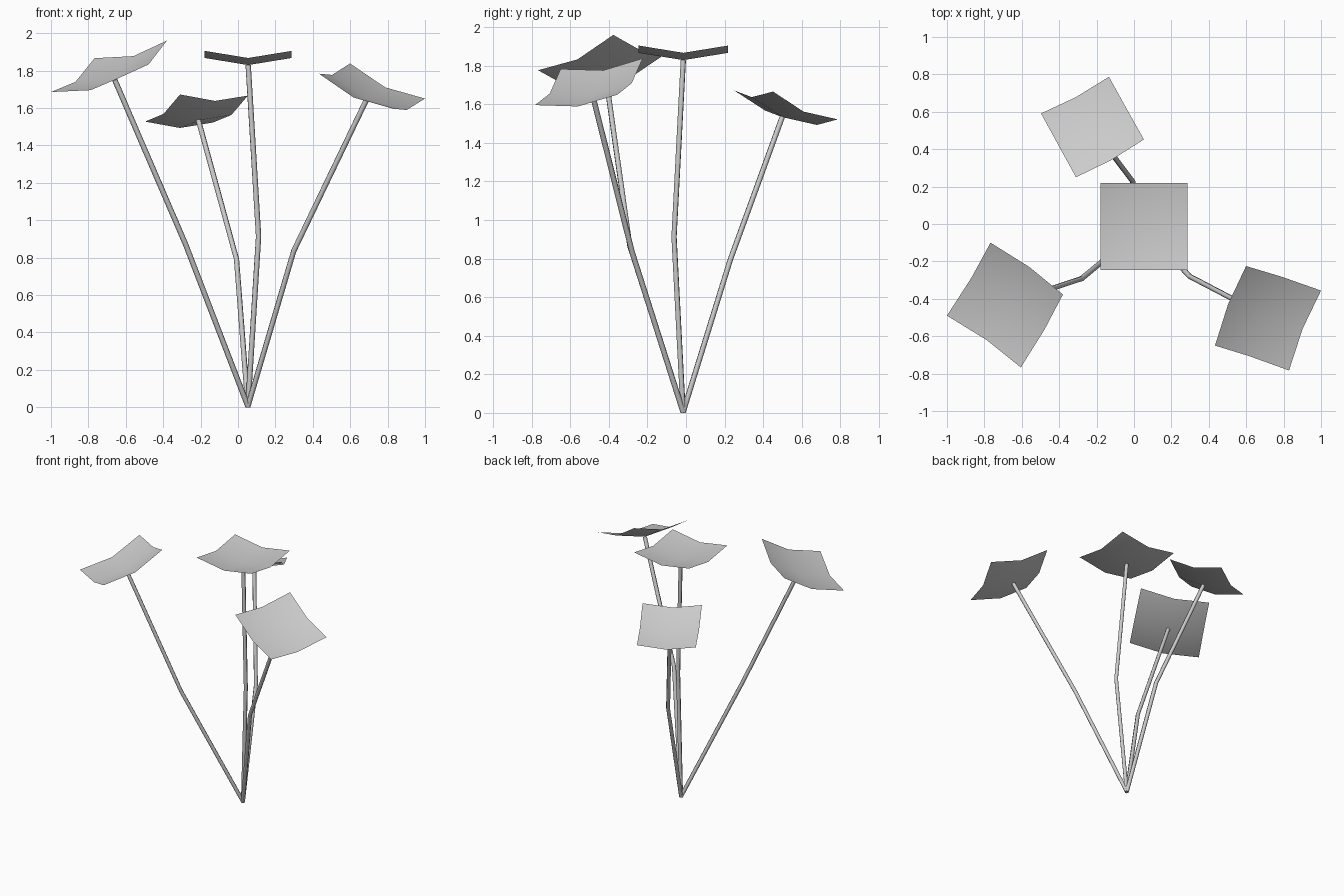
import bpy, bmesh
from mathutils import Vector

if "Cube" in bpy.data.objects:
    bpy.data.objects.remove(bpy.data.objects["Cube"])

BASE = Vector((0.053, -0.015, 0.004))
STEM_RADIUS = 0.0145


def make_leaf(name, corners):
    """Square sheet dished along both middle lines; returns its low centre."""
    c = [Vector(p) for p in corners]
    mid = sum(c, Vector()) / 4
    d1, d2 = c[2] - c[0], c[3] - c[1]
    n = d1.cross(d2).normalized()
    if n.z < 0:
        n = -n
    depth = 0.115 * (d1.length + d2.length) / 2
    centre = mid - n * depth
    bm = bmesh.new()
    vc = [bm.verts.new(p) for p in c]
    ve = [bm.verts.new((c[i] + c[(i + 1) % 4]) / 2 - n * depth / 2) for i in range(4)]
    v0 = bm.verts.new(centre)
    for i in range(4):
        bm.faces.new((vc[i], ve[i], v0, ve[i - 1])).smooth = True
    bm.normal_update()
    if sum(f.normal.z for f in bm.faces) < 0:
        bmesh.ops.reverse_faces(bm, faces=bm.faces[:])
    me = bpy.data.meshes.new(name)
    bm.to_mesh(me)
    bm.free()
    bpy.context.collection.objects.link(bpy.data.objects.new(name, me))
    return centre


def make_stem(name, knee, top):
    """Thin six-sided tube with one bend."""
    cu = bpy.data.curves.new(name, 'CURVE')
    cu.dimensions = '3D'
    cu.bevel_depth = STEM_RADIUS
    cu.bevel_resolution = 1
    cu.use_fill_caps = True
    sp = cu.splines.new('POLY')
    sp.points.add(2)
    for p, co in zip(sp.points, (BASE, Vector(knee), top)):
        p.co = (*co, 1)
    ob = bpy.data.objects.new(name, cu)
    bpy.context.collection.objects.link(ob)
    bpy.ops.object.select_all(action='DESELECT')
    ob.select_set(True)
    bpy.context.view_layer.objects.active = ob
    bpy.ops.object.convert(target='MESH')


# each plant arm: name, stem bend, leaf corners in order
ARMS = [
    ("centre", (0.11, -0.062, 0.913),
     [(-0.178, -0.247, 1.905), (0.287, -0.247, 1.905),
      (0.287, 0.219, 1.905), (-0.178, 0.219, 1.905)]),
    ("left", (-0.28, -0.292, 0.87),
     [(-1.0, -0.49, 1.685), (-0.605, -0.767, 1.777),
      (-0.38, -0.377, 1.96), (-0.767, -0.10, 1.866)]),
    ("right", (0.298, -0.28, 0.835),
     [(0.433, -0.65, 1.783), (0.829, -0.783, 1.596),
      (1.0, -0.356, 1.65), (0.599, -0.225, 1.838)]),
    ("back", (-0.008, 0.229, 0.792),
     [(-0.497, 0.591, 1.527), (-0.31, 0.25, 1.672),
      (0.053, 0.452, 1.666), (-0.134, 0.787, 1.522)]),
]
for name, knee, corners in ARMS:
    top = make_leaf(name + "_leaf", corners)
    make_stem(name + "_stem", knee, top)
